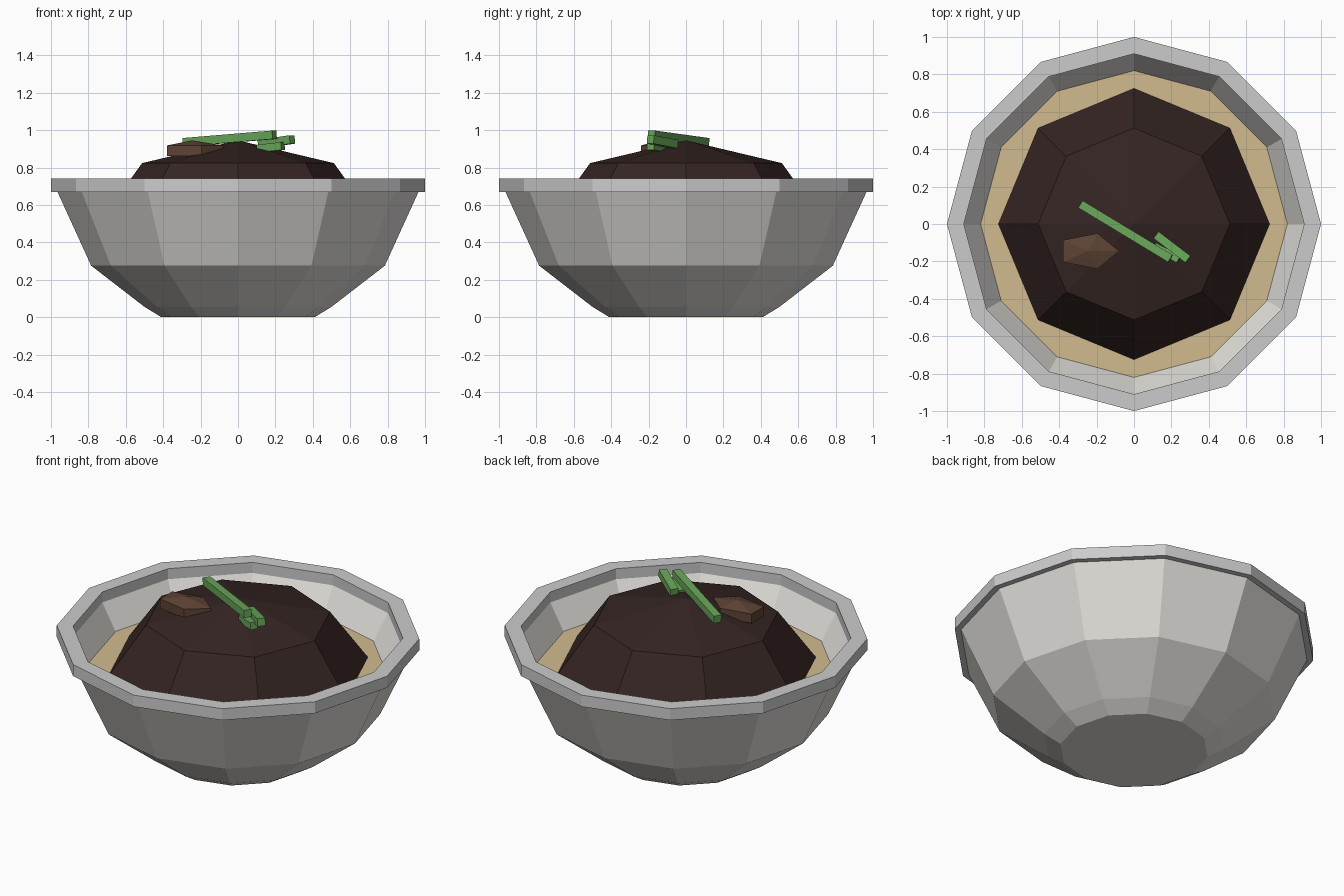
import bpy, bmesh
from math import cos, sin, pi
from mathutils import Vector, Matrix

if "Cube" in bpy.data.objects:
    bpy.data.objects.remove(bpy.data.objects["Cube"])


def mat(name, rgb):
    m = bpy.data.materials.new(name)
    m.diffuse_color = (*rgb, 1)
    m.use_nodes = True
    m.node_tree.nodes["Principled BSDF"].inputs["Base Color"].default_value = m.diffuse_color
    return m


def finish(bm, name, material=None):
    bmesh.ops.remove_doubles(bm, verts=bm.verts, dist=1e-5)
    bmesh.ops.recalc_face_normals(bm, faces=bm.faces)
    me = bpy.data.meshes.new(name)
    bm.to_mesh(me)
    bm.free()
    ob = bpy.data.objects.new(name, me)
    bpy.context.collection.objects.link(ob)
    if material:
        me.materials.append(material)
    return ob


def lathe(name, profile, sides, material=None, closed=False, centre=(0, 0), scale=(1, 1)):
    """Revolve (radius, z) points; open profile ends are capped or meet at a pole."""
    bm = bmesh.new()
    rings = []
    for r, z in profile:
        rings.append([bm.verts.new((centre[0] + scale[0] * r * cos(2 * pi * i / sides),
                                    centre[1] + scale[1] * r * sin(2 * pi * i / sides), z))
                      for i in range(sides)])
    pairs = list(zip(rings, rings[1:]))
    if closed:
        pairs.append((rings[-1], rings[0]))
    for a, b in pairs:
        for i in range(sides):
            j = (i + 1) % sides
            bm.faces.new((a[i], a[j], b[j], b[i]))
    if not closed:
        for (r, z), ring in ((profile[0], rings[0]), (profile[-1], rings[-1])):
            if r > 0:
                bm.faces.new(ring)
    return finish(bm, name, material)


def stick(name, start, end, width, material):
    a, b = Vector(start), Vector(end)
    d = b - a
    side = d.cross(Vector((0, 0, 1))).normalized()
    up = side.cross(d).normalized()
    rot = Matrix((d.normalized(), side, up)).transposed().to_4x4()
    bm = bmesh.new()
    bmesh.ops.create_cube(bm, size=1, matrix=Matrix.Translation((a + b) / 2) @ rot
                          @ Matrix.Diagonal((d.length, width, width, 1)))
    return finish(bm, name, material)


ceramic = mat("ceramic", (0.75, 0.73, 0.69))
noodle = mat("noodle", (0.64, 0.50, 0.28))
sauce = mat("sauce", (0.035, 0.018, 0.016))
meat = mat("meat", (0.11, 0.055, 0.035))
green = mat("green", (0.14, 0.38, 0.10))

# Bowl and its rim
lathe("bowl", [(0.41, 0), (0.50, 0.055), (0.785, 0.275), (0.97, 0.68),
               (0.912, 0.68), (0.82, 0.52), (0.73, 0.29), (0.40, 0.06)], 12, ceramic)
lathe("rim", [(1, 0.67), (1, 0.74), (0.91, 0.74), (0.91, 0.67)], 12, closed=True)

# Contents: noodle bed with a faceted mound of sauce
lathe("noodle_bed", [(0.74, 0.45), (0.82, 0.525)], 12, noodle)
lathe("sauce_mound", [(max(0.0, 0.725 * sin(k * pi / 4)) if k < 4 else 0.0,
                       0.53 + 0.415 * cos(k * pi / 4)) for k in range(5)], 8, sauce)

# Meat chunk: five-sided with a low peak
lathe("meat_chunk", [(1, 0.862), (1, 0.918), (0, 0.945)], 5, meat,
      centre=(-0.246, -0.145), scale=(0.166, 0.1))

# Green garnish sticks
stick("garnish_long", (-0.285, 0.105, 0.935), (0.195, -0.185, 0.975), 0.045, green)
stick("garnish_upper", (0.12, -0.06, 0.925), (0.29, -0.19, 0.95), 0.045, green)
stick("garnish_lower", (0.11, -0.12, 0.90), (0.24, -0.19, 0.915), 0.042, green)
